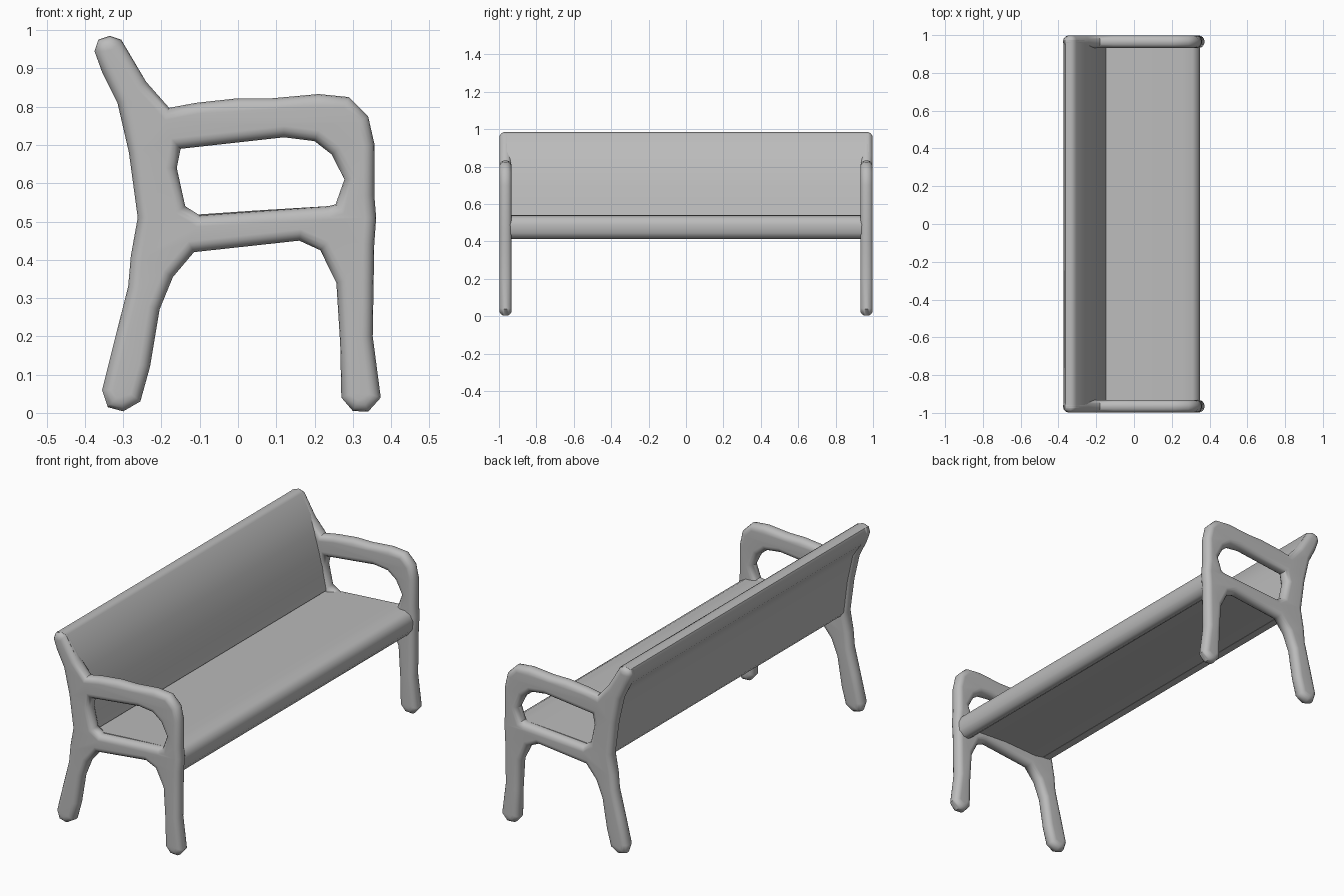
import bpy
import bmesh
import math

default_cube = bpy.data.objects.get("Cube")
if default_cube:
    bpy.data.objects.remove(default_cube, do_unlink=True)

# One plain grey for the whole bench
GREY = (0.5, 0.5, 0.5, 1.0)
grey = bpy.data.materials.new("plain_grey")
grey.use_nodes = True
grey.diffuse_color = GREY
grey.node_tree.nodes["Principled BSDF"].inputs["Base Color"].default_value = GREY


def extruded_outline(name, outlines, centre_y, half_width, rounding):
    """Closed outlines in the x-z plane, thickened along y with rounded rims."""
    curve = bpy.data.curves.new(name, "CURVE")
    curve.dimensions = "2D"
    curve.fill_mode = "BOTH"
    curve.extrude = half_width - rounding
    curve.bevel_depth = rounding
    curve.bevel_resolution = 3
    curve.offset = -rounding
    for outline in outlines:
        spline = curve.splines.new("POLY")
        spline.points.add(len(outline) - 1)
        spline.use_cyclic_u = True
        for point, (x, z) in zip(spline.points, outline):
            point.co = (x, z, 0, 1)
    part = bpy.data.objects.new(name, curve)
    bpy.context.collection.objects.link(part)
    part.location.y = centre_y
    part.rotation_euler.x = math.pi / 2

    # Turn the curve into a welded, smooth-shaded mesh
    bpy.ops.object.select_all(action="DESELECT")
    part.select_set(True)
    bpy.context.view_layer.objects.active = part
    bpy.ops.object.convert(target="MESH")
    part = bpy.context.object
    part.name = name
    mesh = bmesh.new()
    mesh.from_mesh(part.data)
    bmesh.ops.remove_doubles(mesh, verts=mesh.verts, dist=0.0005)
    bmesh.ops.recalc_face_normals(mesh, faces=mesh.faces)
    mesh.to_mesh(part.data)
    mesh.free()
    part.data.materials.clear()
    part.data.materials.append(grey)
    bpy.ops.object.shade_smooth_by_angle(angle=math.radians(45))
    normals = part.modifiers.new("even_shading", "WEIGHTED_NORMAL")
    normals.keep_sharp = True


# End frame: rear post and leg, crossbar, front leg and armrest in one loop
frame_outline = [
    (-.335, .985), (-.365, .975), (-.375, .945), (-.355, .89), (-.315, .81),
    (-.285, .68), (-.262, .51), (-.28, .41), (-.287, .33), (-.32, .2),
    (-.355, .06), (-.34, .015), (-.3, .004), (-.255, .03), (-.23, .12),
    (-.205, .27), (-.17, .355), (-.115, .42), (.16, .45), (.215, .425),
    (.257, .34), (.267, .18), (.27, .04), (.3, .005), (.34, .003),
    (.373, .04), (.352, .2), (.356, .44), (.361, .51), (.356, .57),
    (.357, .7), (.34, .775), (.29, .825), (.21, .833), (.09, .822),
    (0, .822), (-.11, .81), (-.18, .797), (-.24, .865), (-.305, .975),
]

# Opening under the armrest
opening_outline = [
    (-.15, .69), (.12, .72), (.2, .71), (.245, .675), (.278, .61),
    (.255, .545), (.235, .54), (-.1, .516), (-.138, .54), (-.16, .64),
]

for side, y in (("front", -.965), ("back", .965)):
    extruded_outline(side + "_end_frame", [frame_outline, opening_outline], y, .033, .029)

# Thin seat with a deep rounded rail along its front edge
seat_outline = [
    (-.24, .51), (-.14, .516), (.05, .529), (.25, .541), (.31, .538),
    (.338, .522), (.35, .49), (.345, .445), (.325, .418), (.295, .413),
    (.27, .43), (.24, .475), (.05, .485), (-.14, .477), (-.24, .495),
]
extruded_outline("seat", [seat_outline], 0, .96, 0)

# Backrest, flared outwards into a rounded top rail
backrest_outline = [
    (-.335, .985), (-.363, .975), (-.373, .945), (-.355, .895), (-.335, .87),
    (-.303, .82), (-.272, .68), (-.25, .51), (-.235, .49), (-.19, .485),
    (-.148, .52), (-.165, .6), (-.183, .7), (-.215, .81), (-.25, .88),
    (-.305, .975),
]
extruded_outline("backrest", [backrest_outline], 0, .975, 0)
